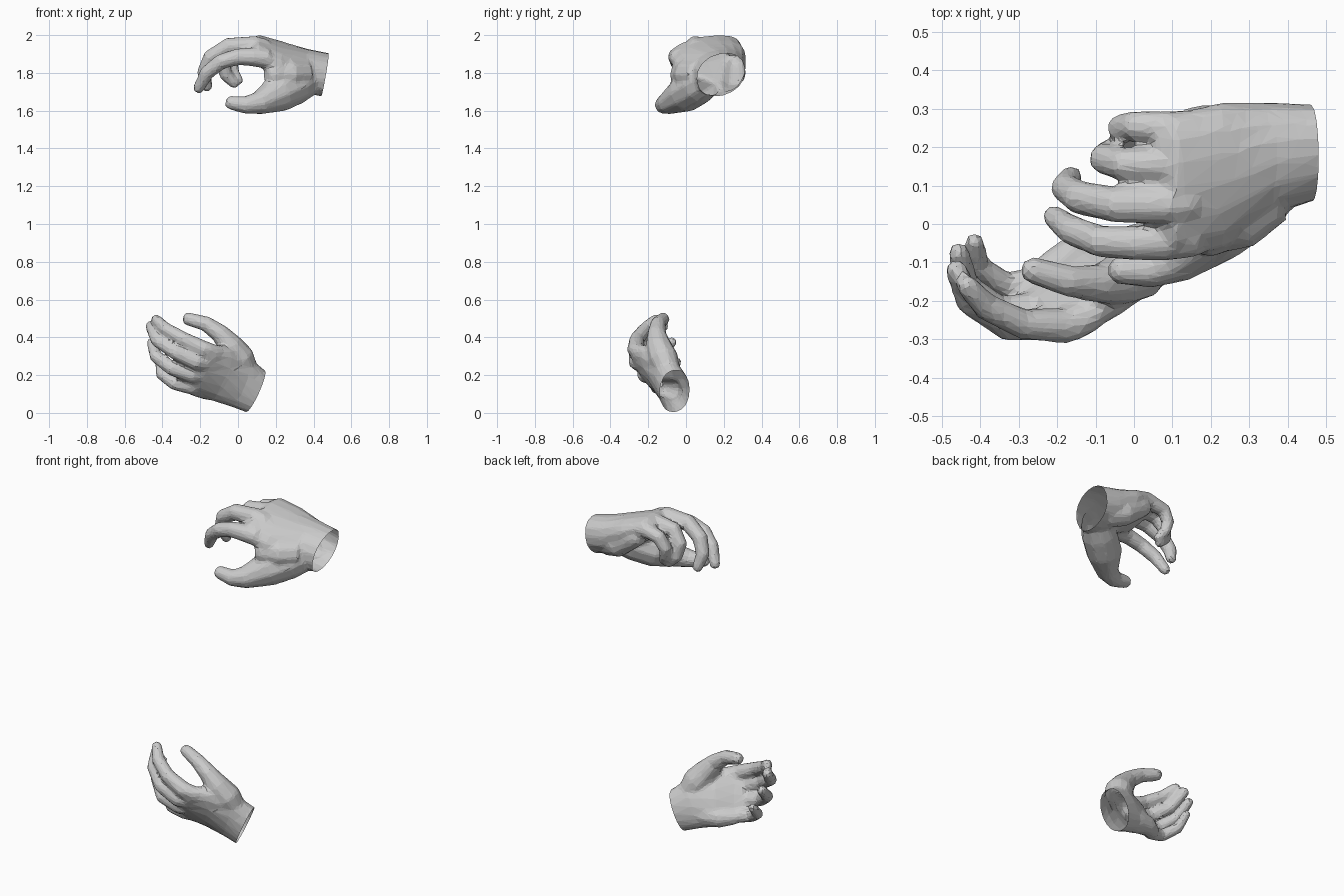
import bpy, bmesh, math
from mathutils import Vector


def loft(name, rings):
    """Closed solid through a list of equal rings of points."""
    bm = bmesh.new()
    vs = [[bm.verts.new(p) for p in r] for r in rings]
    n = len(vs[0])
    for a, b in zip(vs, vs[1:]):
        for i in range(n):
            j = (i + 1) % n
            bm.faces.new((a[i], a[j], b[j], b[i]))
    bm.faces.new(vs[0])
    bm.faces.new(vs[-1])
    bmesh.ops.recalc_face_normals(bm, faces=bm.faces)
    me = bpy.data.meshes.new(name)
    bm.to_mesh(me)
    bm.free()
    ob = bpy.data.objects.new(name, me)
    bpy.context.collection.objects.link(ob)
    return ob


def palm(name, sections, sides=16):
    """Sections are centre, half-width vector, half-thickness vector."""
    rings = []
    for c, w, t in sections:
        c, w, t = Vector(c), Vector(w), Vector(t)
        ring = []
        for i in range(sides):
            a = 2 * math.pi * i / sides
            ca, sa = math.cos(a), math.sin(a)
            ring.append(c + w * ca * 1.01 + t * math.copysign(abs(sa) ** 0.85, sa) * 1.02)
        rings.append(ring)
    return loft(name, rings)


def digit(name, pts, sides=10):
    """Tapered tube with blunt tip; points are x, y, z, radius."""
    pos = [Vector(p[:3]) for p in pts]
    rad = [p[3] * 1.04 + 0.002 for p in pts]
    end = (pos[-1] - pos[-2]).normalized()
    tip, r = pos[-1], rad[-1]
    pos += [tip + end * r * 0.65, tip + end * r * 1.05]
    rad += [r * 0.88, r * 0.5]
    rings, u = [], None
    for i, p in enumerate(pos):
        d = (pos[min(i + 1, len(pos) - 1)] - pos[max(i - 1, 0)]).normalized()
        u = u or Vector((0, 0, 1))
        u = (u - d * u.dot(d)).normalized()
        v = d.cross(u)
        rings.append([p + (u * math.cos(a) + v * math.sin(a)) * rad[i]
                      for a in (2 * math.pi * (k + 0.5) / sides for k in range(sides))])
    return loft(name, rings)


def hand(name, sections, digits):
    """Weld palm and digits, blend and facet the skin, then cut the wrist open."""
    wrist, w, t = (Vector(v) for v in sections[0])
    axis = w.cross(t).normalized()
    if axis.dot(wrist - Vector(sections[1][0])) < 0:
        axis = -axis
    body = palm(name, [(wrist + axis * 0.05, w, t)] + sections)
    parts = [digit(name + "_part", d) for d in digits]
    for p in parts:
        m = body.modifiers.new("weld", "BOOLEAN")
        m.operation, m.solver, m.object = "UNION", "EXACT", p
    m = body.modifiers.new("skin", "REMESH")
    m.mode, m.voxel_size = "VOXEL", 0.011
    m = body.modifiers.new("blend", "SMOOTH")
    m.factor, m.iterations = 0.5, 5
    m = body.modifiers.new("facets", "DECIMATE")
    m.ratio = 0.13
    dg = bpy.context.evaluated_depsgraph_get()
    me = bpy.data.meshes.new_from_object(body.evaluated_get(dg))
    body.modifiers.clear()
    body.data = me
    for p in parts:
        bpy.data.objects.remove(p)
    bm = bmesh.new()
    bm.from_mesh(me)
    bmesh.ops.bisect_plane(bm, geom=bm.verts[:] + bm.edges[:] + bm.faces[:],
                           plane_co=wrist, plane_no=axis, clear_outer=True)
    bm.to_mesh(me)
    bm.free()
    for f in me.polygons:
        f.use_smooth = False


# Upper hand: palm down, fingers curling down
hand("upper_hand", [
    ((.46, .185, 1.79), (0, .125, .03), (.02, -.01, .108)),
    ((.36, .17, 1.81), (0, .145, .03), (.01, -.01, .11)),
    ((.23, .125, 1.86), (0, .19, .045), (0, -.02, .095)),
    ((.10, .10, 1.925), (0, .185, .035), (.01, -.015, .066)),
    ((.05, .10, 1.92), (0, .165, .035), (.01, -.01, .035)),
], [
    # heel of the palm
    [(.38, .21, 1.77, .07), (.28, .245, 1.80, .07), (.17, .25, 1.87, .055)],
    # web between thumb and index
    [(.35, .08, 1.79, .08), (.26, .015, 1.79, .085), (.21, -.015, 1.79, .062)],
    # thumb
    [(.40, .14, 1.77, .07), (.31, .07, 1.735, .095), (.21, -.005, 1.69, .095),
     (.11, -.095, 1.64, .058), (.04, -.12, 1.63, .044), (-.025, -.12, 1.64, .036)],
    # index
    [(.16, -.03, 1.875, .052), (.08, -.045, 1.885, .048), (0, -.05, 1.885, .042),
     (-.09, -.045, 1.86, .039), (-.165, -.015, 1.80, .036), (-.205, .017, 1.725, .028)],
    # middle
    [(.15, .055, 1.93, .045), (.09, .05, 1.945, .048), (-.05, .05, 1.94, .044),
     (-.145, .07, 1.88, .041), (-.18, .095, 1.80, .036), (-.165, .12, 1.735, .028)],
    # ring
    [(.15, .15, 1.94, .045), (.09, .155, 1.945, .045), (-.03, .155, 1.93, .041),
     (-.08, .17, 1.865, .037), (-.065, .185, 1.79, .033), (-.025, .195, 1.75, .027)],
    # little
    [(.15, .25, 1.925, .042), (.09, .25, 1.935, .041), (0, .255, 1.915, .037),
     (-.035, .25, 1.855, .033), (-.025, .235, 1.80, .029), (.0, .215, 1.765, .024)],
])

# Lower hand: palm up and back, fingers curling up
hand("lower_hand", [
    ((.09, -.06, .115), (.05, 0, .110), (-.02, .078, .01)),
    ((.01, -.09, .165), (.05, -.02, .130), (-.03, .075, .015)),
    ((-.10, -.145, .21), (.05, -.06, .140), (-.035, .065, .02)),
    ((-.19, -.21, .235), (.045, -.075, .128), (-.02, .045, .015)),
    ((-.24, -.22, .238), (.04, -.065, .11), (-.01, .028, .01)),
], [
    # heel of the palm
    [(.02, -.065, .12, .055), (-.08, -.085, .12, .062), (-.17, -.09, .125, .052),
     (-.22, -.12, .13, .042)],
    # thumb
    [(.05, -.09, .21, .06), (.01, -.12, .29, .075), (-.04, -.145, .355, .064),
     (-.095, -.155, .42, .047), (-.17, -.148, .472, .038), (-.255, -.123, .495, .033)],
    # index
    [(-.12, -.24, .315, .042), (-.18, -.265, .335, .044), (-.29, -.26, .39, .037),
     (-.385, -.215, .445, .033), (-.43, -.165, .49, .027)],
    # middle
    [(-.15, -.22, .26, .042), (-.22, -.26, .27, .043), (-.33, -.265, .32, .037),
     (-.43, -.20, .385, .033), (-.46, -.125, .455, .027)],
    # ring
    [(-.18, -.18, .2, .040), (-.24, -.215, .2, .041), (-.35, -.225, .235, .036),
     (-.435, -.16, .30, .032), (-.455, -.08, .37, .026)],
    # little
    [(-.18, -.12, .14, .038), (-.25, -.15, .138, .038), (-.335, -.16, .155, .033),
     (-.405, -.11, .205, .029), (-.415, -.05, .265, .023)],
])
